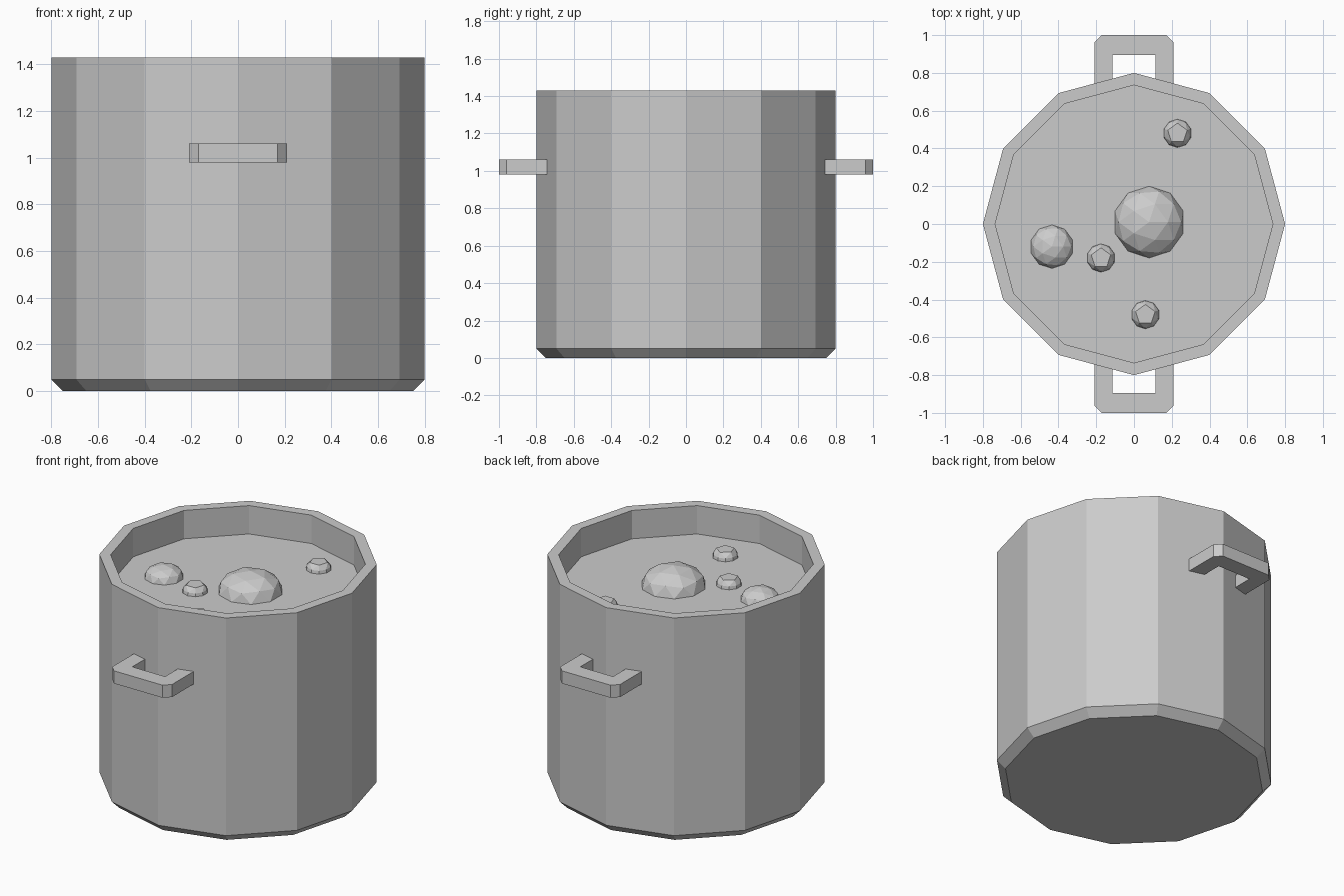
import bpy, bmesh
from math import sin, cos, pi

cube = bpy.data.objects.get("Cube")
if cube:
    bpy.data.objects.remove(cube)

SIDES = 12
LEVEL = 1.25      # liquid surface height

grey = bpy.data.materials.new("plain grey")
grey.use_nodes = True
COLOUR = (0.6, 0.6, 0.6, 1)
grey.diffuse_color = COLOUR
grey.node_tree.nodes["Principled BSDF"].inputs["Base Color"].default_value = COLOUR


def finish(name, bm):
    """Turn a bmesh into a flat shaded object."""
    bmesh.ops.recalc_face_normals(bm, faces=bm.faces)
    mesh = bpy.data.meshes.new(name)
    bm.to_mesh(mesh)
    bm.free()
    mesh.materials.append(grey)
    obj = bpy.data.objects.new(name, mesh)
    bpy.context.collection.objects.link(obj)
    return obj


def ring(bm, radius, z, sides, start=0.0):
    return [bm.verts.new((radius * cos(start + 2 * pi * i / sides),
                          radius * sin(start + 2 * pi * i / sides), z))
            for i in range(sides)]


def lathe(name, profile):
    """Twelve sided solid with both ends of the profile capped."""
    bm = bmesh.new()
    rings = [ring(bm, r, z, SIDES) for r, z in profile]
    for a, b in zip(rings, rings[1:]):
        for i in range(SIDES):
            j = (i + 1) % SIDES
            bm.faces.new((a[i], a[j], b[j], b[i]))
    bm.faces.new(rings[0])
    bm.faces.new(rings[-1])
    return finish(name, bm)


# Pot with chamfered foot, thick rim and the liquid closing its inside
lathe("pot_body", [(0.75, 0), (0.8, 0.05), (0.8, 1.43), (0.735, 1.43), (0.735, LEVEL)])


# Handles: a chamfered U extruded upward, one at each end
def handle(name, side):
    half = [(0.115, 0.74), (0.21, 0.74), (0.21, 0.96), (0.17, 1.0)]
    outline = half + [(-x, y) for x, y in reversed(half)]
    outline += [(-0.115, 0.895), (0.115, 0.895)]
    bm = bmesh.new()
    face = bm.faces.new([bm.verts.new((x, side * y, 0.98)) for x, y in outline])
    top = bmesh.ops.extrude_face_region(bm, geom=[face])["geom"]
    bmesh.ops.translate(bm, vec=(0, 0, 0.08),
                        verts=[v for v in top if isinstance(v, bmesh.types.BMVert)])
    finish(name, bm)


handle("front_handle", -1)
handle("back_handle", 1)


# Large bubbles: faceted domes sitting in the liquid
def dome(name, x, y, radius):
    bm = bmesh.new()
    bmesh.ops.create_icosphere(bm, subdivisions=2, radius=radius)
    bmesh.ops.bisect_plane(bm, geom=bm.verts[:] + bm.edges[:] + bm.faces[:],
                           plane_co=(0, 0, 0), plane_no=(0, 0, 1), clear_inner=True)
    bmesh.ops.scale(bm, vec=(1, 1, 0.66), verts=bm.verts)
    obj = finish(name, bm)
    obj.location = (x, y, LEVEL)


dome("large_bubble", 0.08, 0.01, 0.19)
dome("medium_bubble", -0.435, -0.12, 0.115)


# Small bubbles: ten sided base rising to a flat five sided top
def small_bubble(name, x, y, radius=0.075):
    bm = bmesh.new()
    ring(bm, radius, 0, 10, pi / 10)
    ring(bm, radius * 0.95, radius * 0.25, 10, pi / 10)
    ring(bm, radius * 0.72, radius * 0.62, 5, pi / 2)
    bmesh.ops.convex_hull(bm, input=bm.verts)
    obj = finish(name, bm)
    obj.location = (x, y, LEVEL)


for i, (x, y) in enumerate([(0.23, 0.48), (-0.175, -0.18), (0.06, -0.48)]):
    small_bubble(f"small_bubble_{i + 1}", x, y)
